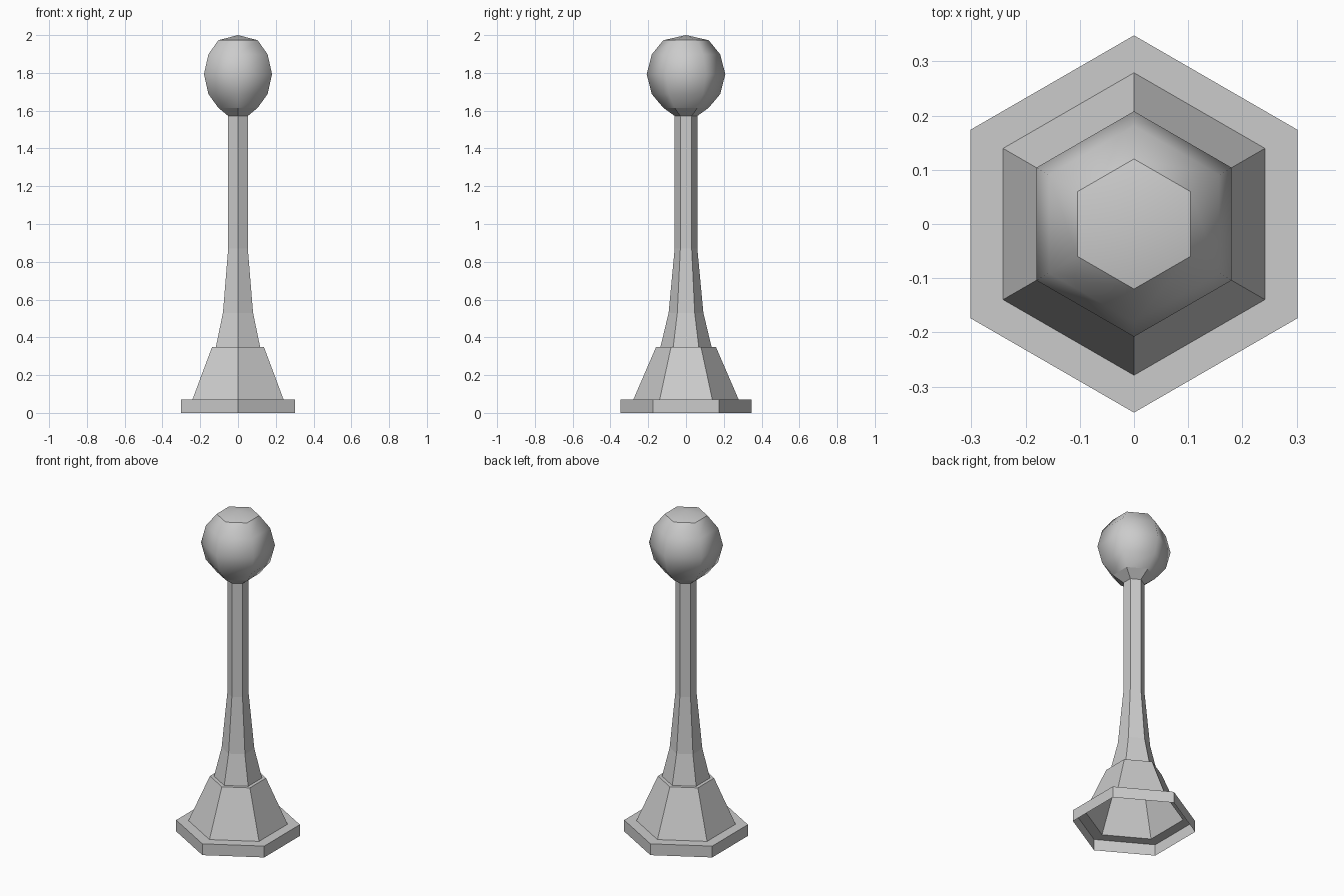
import bpy, bmesh
from math import cos, sin, pi

if "Cube" in bpy.data.objects:
    bpy.data.objects.remove(bpy.data.objects["Cube"])

SIDES = 6


def lathe(name, profile, smooth=False):
    """Six-sided turned part from (radius, z) points; radius 0 makes a tip."""
    bm = bmesh.new()
    rings = []
    for r, z in profile:
        n = SIDES if r > 0 else 1
        rings.append([bm.verts.new((r * cos(pi / 2 + 2 * pi * i / SIDES),
                                    r * sin(pi / 2 + 2 * pi * i / SIDES), z))
                      for i in range(n)])
    for a, b in zip(rings, rings[1:]):
        for i in range(SIDES):
            j = (i + 1) % SIDES
            if len(b) == 1:
                f = bm.faces.new((a[i], a[j], b[0]))
            else:
                f = bm.faces.new((a[i], a[j], b[j], b[i]))
            f.smooth = smooth
    me = bpy.data.meshes.new(name)
    bm.to_mesh(me)
    bm.free()
    ob = bpy.data.objects.new(name, me)
    bpy.context.collection.objects.link(ob)
    return ob


# Open-bottomed foot with flared plinth
lathe("base", [(0.348, 0), (0.348, 0.07), (0.279, 0.07), (0.158, 0.35), (0.135, 0.35)])
# Tapered column
lathe("shaft", [(0.135, 0.35), (0.092, 0.53), (0.06, 0.87), (0.06, 1.572)])
# Faceted collar under the ball
lathe("collar", [(0.06, 1.572), (0.12, 1.615)])
# Smooth ball
lathe("ball", [(0.12, 1.615), (0.181, 1.688), (0.208, 1.793), (0.181, 1.898), (0.12, 1.973)], True)
# Shallow cap
lathe("cap", [(0.12, 1.973), (0, 2.0)], True)
